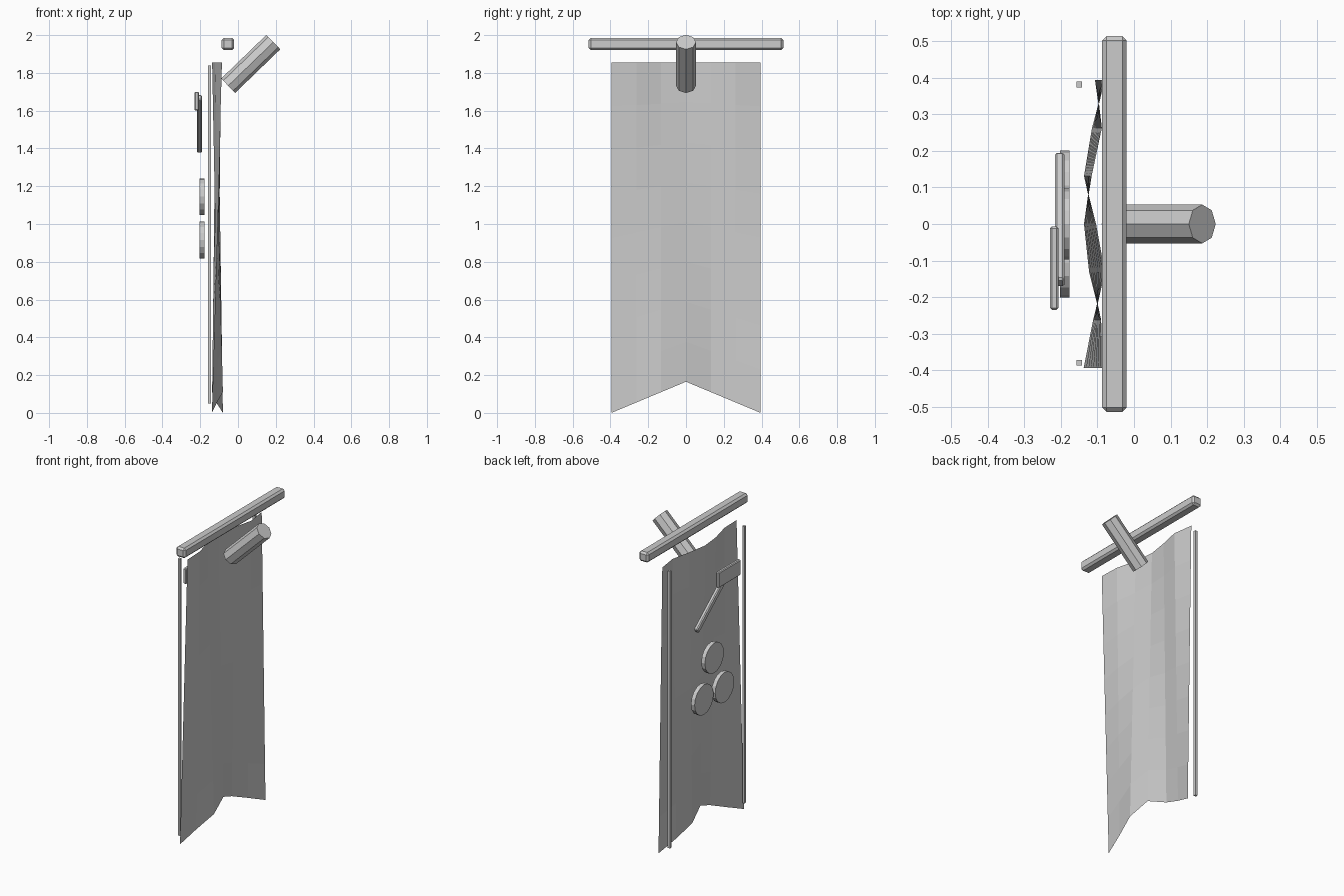
import bpy
import math
from mathutils import Vector

if "Cube" in bpy.data.objects:
    bpy.data.objects.remove(bpy.data.objects["Cube"])

GREY = (0.6, 0.6, 0.6, 1.0)
grey = bpy.data.materials.new("plain_grey")
grey.use_nodes = True
grey.diffuse_color = GREY
shader = next(n for n in grey.node_tree.nodes if n.type == "BSDF_PRINCIPLED")
shader.inputs["Base Color"].default_value = GREY


def finish(obj, name, bevel=0.0):
    obj.name = name
    obj.data.materials.append(grey)
    if bevel:
        mod = obj.modifiers.new("edge_bevel", "BEVEL")
        mod.width = bevel
        mod.segments = 1
    return obj


def box(name, low, high, bevel=0.0):
    low, high = Vector(low), Vector(high)
    bpy.ops.mesh.primitive_cube_add(size=1, location=(low + high) / 2)
    obj = bpy.context.object
    obj.scale = high - low
    bpy.ops.object.transform_apply(location=False, rotation=False, scale=True)
    return finish(obj, name, bevel)


def rod(name, start, end, radius, sides):
    start, end = Vector(start), Vector(end)
    axis = end - start
    bpy.ops.mesh.primitive_cylinder_add(
        vertices=sides, radius=radius, depth=axis.length, location=(start + end) / 2,
        rotation=(0, math.atan2(axis.x, axis.z), 0))
    return finish(bpy.context.object, name)


# Hanging cloth: blends from the top fold line to the swallow-tailed hem
TOP_FOLDS = (-0.085, -0.09, -0.123, -0.137, -0.116, -0.088, -0.107)
HEM_FOLDS = (-0.138, -0.112, -0.08, -0.104, -0.137, -0.115, -0.08)
HALF_WIDTH, TOP_Z, ROWS = 0.395, 1.855, 8
columns = len(TOP_FOLDS)
verts, faces = [], []
for r in range(ROWS + 1):
    t = r / ROWS
    for c in range(columns):
        side = 2 * c / (columns - 1) - 1
        hem_z = 0.165 * (1 - abs(side))
        x = TOP_FOLDS[c] * (1 - t) + HEM_FOLDS[c] * t
        verts.append((x, side * HALF_WIDTH, TOP_Z * (1 - t) + hem_z * t))
for r in range(ROWS):
    for c in range(columns - 1):
        a = r * columns + c
        faces.append((a, a + columns, a + columns + 1, a + 1))
mesh = bpy.data.meshes.new("cloth")
mesh.from_pydata(verts, [], faces)
cloth = bpy.data.objects.new("cloth", mesh)
bpy.context.collection.objects.link(cloth)
finish(cloth, "cloth")

# Crossbar and the slanted mounting pole
box("crossbar", (-0.087, -0.515, 1.92), (-0.02, 0.515, 1.985), 0.012)
rod("mounting_pole", (-0.052, 0, 1.732), (0.187, 0, 1.963), 0.053, 8)

# Thin trim strips along both edges of the cloth
for label, y in (("left", 0.382), ("right", -0.38)):
    box(label + "_trim", (-0.158, y - 0.008, 0.05), (-0.142, y + 0.008, 1.84))

# Three raised discs
for i, (y, z) in enumerate(((0, 1.145), (-0.105, 0.915), (0.105, 0.915))):
    rod("disc_%d" % (i + 1), (-0.177, y, z), (-0.203, y, z), 0.097, 16)

# Hammer emblem: slanted handle and head
box("hammer_head", (-0.23, -0.235, 1.60), (-0.207, -0.007, 1.70), 0.005)
handle = box("hammer_handle", (-0.217, -0.225, -0.018), (-0.19, 0.225, 0.018), 0.006)
handle.location = (-0.2035, 0.012, 1.53)
handle.rotation_euler.x = math.radians(-39)
